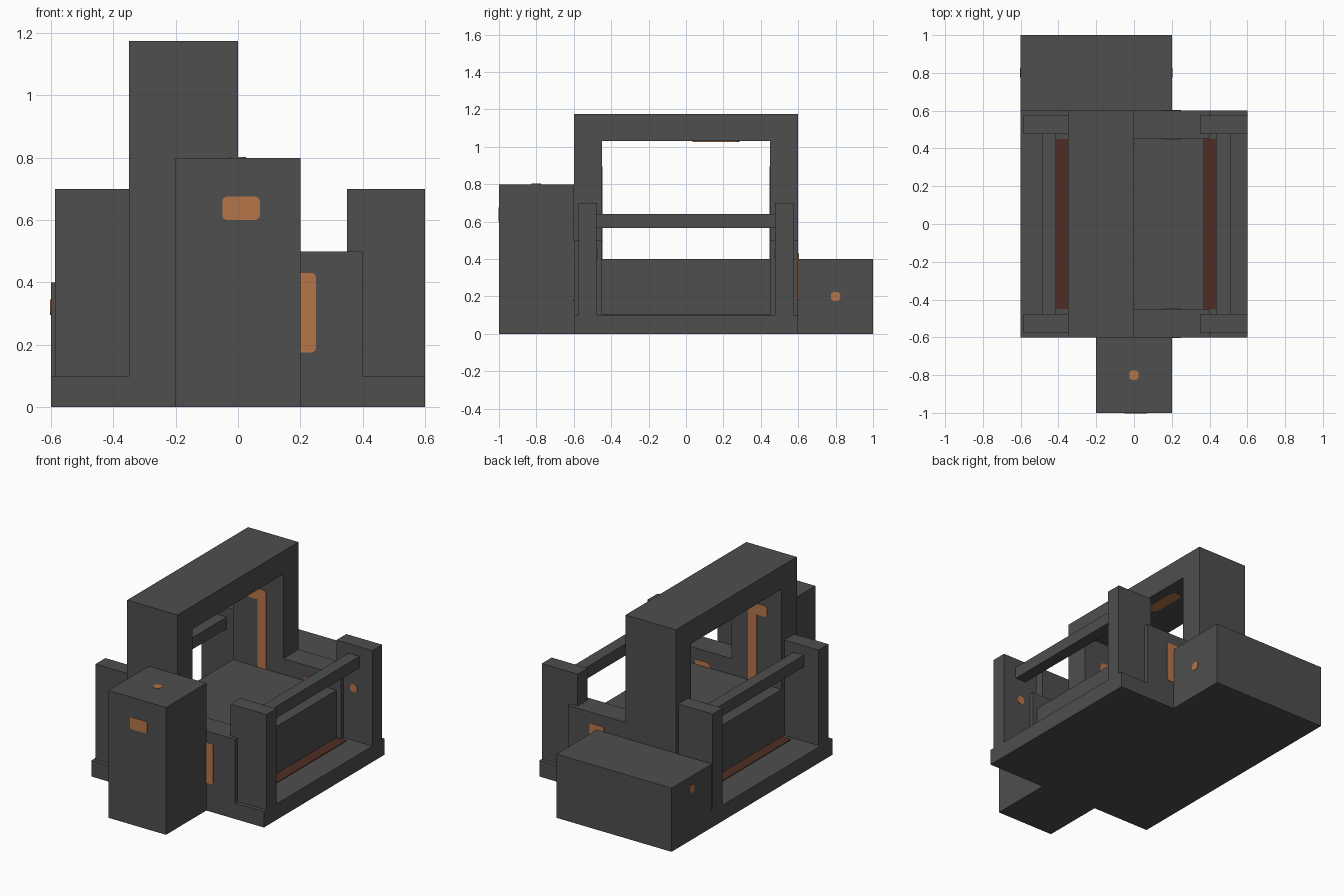
import bpy
import bmesh
from mathutils import Vector

cube = bpy.data.objects.get("Cube")
if cube:
    bpy.data.objects.remove(cube, do_unlink=True)


def material(name, rgb):
    mat = bpy.data.materials.new(name)
    mat.use_nodes = True
    color = (*rgb, 1)
    mat.diffuse_color = color
    bsdf = next(n for n in mat.node_tree.nodes if n.type == 'BSDF_PRINCIPLED')
    bsdf.inputs["Base Color"].default_value = color
    return mat


grey = material("dark grey", (0.077, 0.077, 0.077))
orange = material("copper orange", (0.47, 0.18, 0.065))
red = material("dark red", (0.076, 0.027, 0.018))


def finish(bm, name, mat):
    bmesh.ops.recalc_face_normals(bm, faces=bm.faces)
    mesh = bpy.data.meshes.new(name)
    bm.to_mesh(mesh)
    bm.free()
    mesh.materials.append(mat)
    obj = bpy.data.objects.new(name, mesh)
    bpy.context.collection.objects.link(obj)
    return obj


def box(name, x, y, z, mat=grey, round_axis=None, radius=0.0):
    """Box from ranges; edges along round_axis can be rounded."""
    bm = bmesh.new()
    bmesh.ops.create_cube(bm, size=1)
    ranges = (x, y, z)
    for v in bm.verts:
        v.co = Vector([r[0] if c < 0 else r[1] for r, c in zip(ranges, v.co)])
    if round_axis is not None:
        edges = [e for e in bm.edges
                 if abs((e.verts[0].co - e.verts[1].co).normalized()[round_axis]) > 0.9]
        bmesh.ops.bevel(bm, geom=edges, offset=radius, segments=4,
                        profile=0.5, affect='EDGES')
    return finish(bm, name, mat)


def plate(name, center, axis, size, radius, mat=orange):
    """Thin rounded plate lying on a surface facing along axis."""
    dims = list(size)
    dims.insert(axis, 0.006)
    ranges = [(c - d / 2, c + d / 2) for c, d in zip(center, dims)]
    return box(name, *ranges, mat, axis, radius)


# Base and the two end units
box("base_plate", (-0.6, 0.6), (-0.6, 0.6), (0, 0.1))
box("front_tower", (-0.2, 0.2), (-1, -0.6), (0, 0.8))
box("rear_unit", (-0.6, 0.2), (0.6, 1), (0, 0.4))

# Central body with a raised block at each end
box("central_body", (-0.35, 0.37), (-0.45, 0.45), (0.1, 0.4))
box("front_end_block", (0, 0.4), (-0.6, -0.45), (0.1, 0.5))
box("rear_end_block", (0, 0.4), (0.45, 0.6), (0.1, 0.5))

# Arch standing over the body
bm = bmesh.new()
half = [(0.6, 0.1), (0.6, 1.175)]
inner = [(0.45, 1.03), (0.45, 0.1)]
outline = half + [(-y, z) for y, z in reversed(half)]
outline += [(-y, z) for y, z in reversed(inner)] + inner
face = bm.faces.new([bm.verts.new((-0.35, y, z)) for y, z in outline])
ext = bmesh.ops.extrude_face_region(bm, geom=[face])
moved = [g for g in ext["geom"] if isinstance(g, bmesh.types.BMVert)]
bmesh.ops.translate(bm, vec=(0.35, 0, 0), verts=moved)
finish(bm, "arch", grey)

# Guard posts, rails and floor strips on both sides
sides = {
    "left": ((0.35, 0.6), (0.435, 0.51), (0.37, 0.44)),
    "right": ((-0.5875, -0.35), (-0.485, -0.413), (-0.415, -0.35)),
}
for side, (post_x, rail_x, strip_x) in sides.items():
    box(side + "_front_post", post_x, (-0.575, -0.477), (0.1, 0.7))
    box(side + "_rear_post", post_x, (0.477, 0.575), (0.1, 0.7))
    box(side + "_rail", rail_x, (-0.478, 0.478), (0.567, 0.64))
    box(side + "_floor_strip", strip_x, (-0.45, 0.45), (0.1, 0.104), red)

# Markings on the tower and rear unit
plate("tower_front_mark", (0.01, -1, 0.638), 1, (0.12, 0.075), 0.015)
plate("tower_top_dot", (0, -0.8, 0.8), 2, (0.05, 0.05), 0.02)
plate("rear_unit_left_dot", (0.2, 0.8, 0.2), 0, (0.05, 0.05), 0.02)
plate("rear_unit_right_dot", (-0.6, 0.8, 0.32), 0, (0.05, 0.05), 0.02)

# Markings repeated at the front and rear ends
for end, s in (("front", -1), ("rear", 1)):
    plate(end + "_block_outer_mark", (0.2, s * 0.6, 0.303), 1, (0.1, 0.255), 0.015)
    plate(end + "_block_inner_mark", (0.2, s * 0.45, 0.303), 1, (0.1, 0.255), 0.015)
    plate(end + "_post_dot", (0.472, s * 0.477, 0.43), 1, (0.05, 0.05), 0.02)
    plate(end + "_arch_stripe", (-0.148, s * 0.45, 0.645), 1, (0.06, 0.49), 0.015)
    plate(end + "_arch_stripe_head", (-0.185, s * 0.45, 0.86), 1, (0.13, 0.07), 0.02)
plate("arch_underside_mark", (-0.1, 0.16, 1.03), 2, (0.07, 0.25), 0.03)
